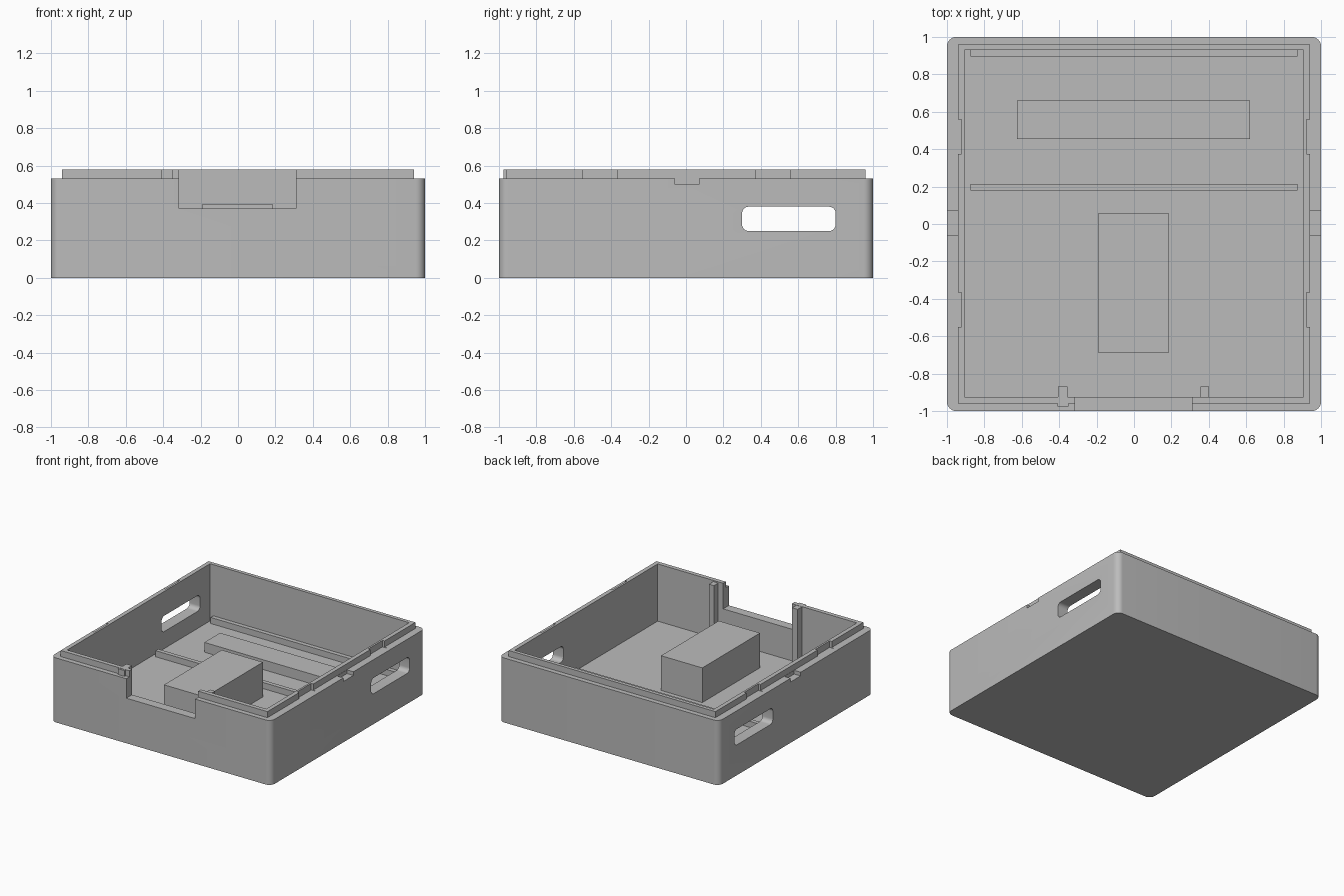
import bpy
import bmesh
import math

default = bpy.data.objects.get("Cube")
if default:
    bpy.data.objects.remove(default, do_unlink=True)

grey = bpy.data.materials.new("plain grey")
grey.use_nodes = True
colour = (0.5, 0.5, 0.5, 1)
grey.diffuse_color = colour
grey.node_tree.nodes["Principled BSDF"].inputs["Base Color"].default_value = colour


def box(name, x, y, z, round_axis=None, radius=0):
    """Box from (low, high) spans, optionally rounding edges along one axis."""
    bm = bmesh.new()
    bmesh.ops.create_cube(bm, size=1)
    for v in bm.verts:
        for i, (low, high) in enumerate((x, y, z)):
            v.co[i] = low if v.co[i] < 0 else high
    if round_axis is not None:
        edges = [e for e in bm.edges
                 if abs((e.verts[0].co - e.verts[1].co).normalized()[round_axis]) > 0.9]
        bmesh.ops.bevel(bm, geom=edges, offset=radius, segments=8,
                        profile=0.5, affect='EDGES')
    mesh = bpy.data.meshes.new(name)
    bm.to_mesh(mesh)
    bm.free()
    mesh.materials.append(grey)
    obj = bpy.data.objects.new(name, mesh)
    bpy.context.collection.objects.link(obj)
    return obj


def combine(target, tool, operation='DIFFERENCE'):
    """Apply a boolean and discard the tool."""
    mod = target.modifiers.new("boolean", 'BOOLEAN')
    mod.operation = operation
    mod.solver = 'EXACT'
    mod.object = tool
    bpy.context.view_layer.objects.active = target
    bpy.ops.object.modifier_apply(modifier=mod.name)
    bpy.data.objects.remove(tool, do_unlink=True)


FLOOR, WALL_TOP, RIM_TOP = 0.11, 0.53, 0.58

# Case: rounded outer walls with a square raised rim
case = box("case", (-1, 1), (-1, 1), (0, WALL_TOP), 2, 0.05)
combine(case, box("rim", (-0.94, 0.94), (-0.96, 0.96), (0.4, RIM_TOP)), 'UNION')

# Hollow interior, front opening and side slots
combine(case, box("cavity", (-0.905, 0.905), (-0.925, 0.93), (FLOOR, 0.8)))
combine(case, box("front_opening", (-0.315, 0.31), (-1.2, -0.8), (0.37, 0.8)))
combine(case, box("side_slots", (-1.2, 1.2), (0.3, 0.8), (0.25, 0.38), 0, 0.035))

# Catch recesses in the rim and pry notches in the wall tops
for side in (-1, 1):
    def span(a, b):
        return tuple(sorted((side * a, side * b)))
    for y in ((-0.55, -0.365), (0.375, 0.56)):
        combine(case, box("catch", span(0.921, 0.958), y, (0.526, 0.8)))
    combine(case, box("pry_notch", span(0.942, 1.2), (-0.06, 0.07), (0.5, 0.7)))

# Interior fittings
BASE = FLOOR - 0.02
box("raised_block", (-0.19, 0.185), (-0.69, 0.06), (BASE, 0.395))
box("low_slab", (-0.625, 0.62), (0.455, 0.66), (BASE, FLOOR + 0.08))
box("middle_rib", (-0.875, 0.875), (0.18, 0.215), (BASE, FLOOR + 0.05))
box("back_rib", (-0.875, 0.875), (0.895, 0.94), (BASE, FLOOR + 0.05))
box("right_post", (-0.405, -0.355), (-0.94, -0.87), (BASE, RIM_TOP - 0.002))
box("left_post", (0.355, 0.4), (-0.94, -0.87), (BASE, RIM_TOP - 0.01))
box("rim_tab", (-0.41, -0.35), (-0.975, -0.945), (0.52, RIM_TOP - 0.002))

# Smooth the rounded corners, keep edges sharp
bpy.ops.object.select_all(action='DESELECT')
case.select_set(True)
bpy.context.view_layer.objects.active = case
bpy.ops.object.shade_smooth_by_angle(angle=math.radians(30))
